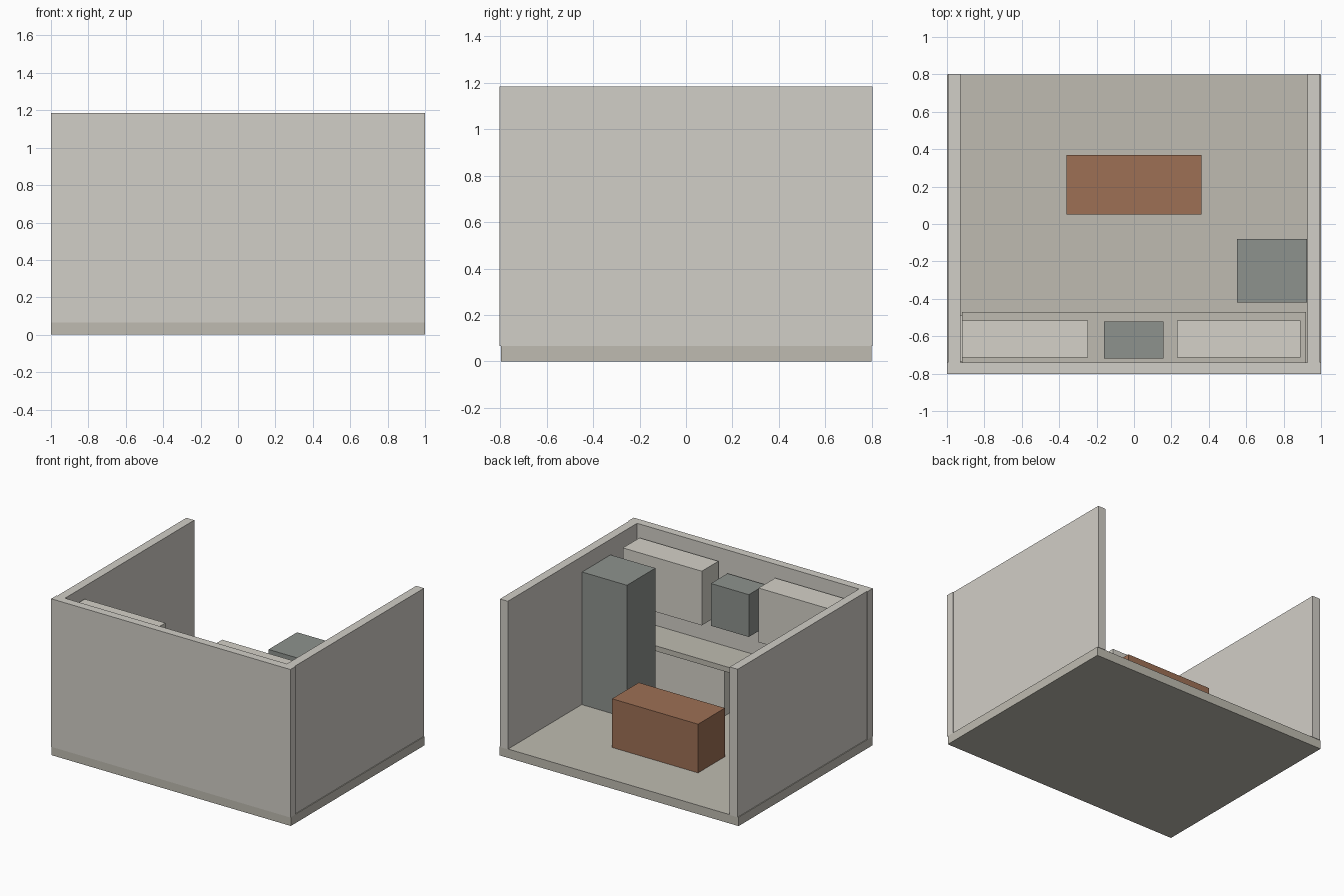
import bpy

if "Cube" in bpy.data.objects:
    bpy.data.objects.remove(bpy.data.objects["Cube"])


def material(name, rgb):
    m = bpy.data.materials.new(name)
    m.diffuse_color = (*rgb, 1)
    m.use_nodes = True
    m.node_tree.nodes["Principled BSDF"].inputs["Base Color"].default_value = m.diffuse_color
    return m


def box(name, x, y, z, mat):
    """Box given by its (min, max) range on each axis."""
    bpy.ops.mesh.primitive_cube_add(size=1, location=[sum(r) / 2 for r in (x, y, z)])
    ob = bpy.context.object
    ob.name = name
    ob.scale = [r[1] - r[0] for r in (x, y, z)]
    bpy.ops.object.transform_apply(location=False, rotation=False, scale=True)
    ob.data.materials.append(mat)
    return ob


wall = material("wall_paint", (0.64, 0.62, 0.57))
tile = material("floor_tile", (0.52, 0.50, 0.44))
cream = material("cabinet_cream", (0.66, 0.64, 0.58))
stone = material("counter_stone", (0.52, 0.50, 0.44))
steel = material("steel_grey", (0.27, 0.29, 0.27))
wood = material("wood_brown", (0.34, 0.16, 0.09))

# Room shell
box("floor", (-1, 1), (-0.797, 0.80), (0, 0.067), tile)
box("front_wall", (-1, 1), (-0.803, -0.741), (0.066, 1.185), wall)
for side, s in (("left", -1), ("right", 1)):
    box(side + "_wall", sorted((s * 0.928, s * 0.994)), (-0.742, 0.803), (0.066, 1.185), wall)

# Base cabinets and countertop
box("left_base_cabinet", (-0.93, -0.03), (-0.735, -0.49), (0.067, 0.415), cream)
box("right_base_cabinet", (0.02, 0.91), (-0.735, -0.49), (0.067, 0.415), cream)
box("countertop", (-0.92, 0.92), (-0.741, -0.47), (0.415, 0.455), stone)

# Upper cabinets with hood between
box("left_upper_cabinet", (-0.92, -0.245), (-0.715, -0.517), (0.685, 1.095), cream)
box("right_upper_cabinet", (0.23, 0.89), (-0.715, -0.517), (0.685, 1.095), cream)
box("range_hood", (-0.16, 0.157), (-0.72, -0.522), (0.70, 1.02), steel)

# Free-standing pieces
box("refrigerator", (0.55, 0.925), (-0.42, -0.08), (0.067, 1.07), steel)
box("island", (-0.36, 0.36), (0.05, 0.37), (0.067, 0.435), wood)
